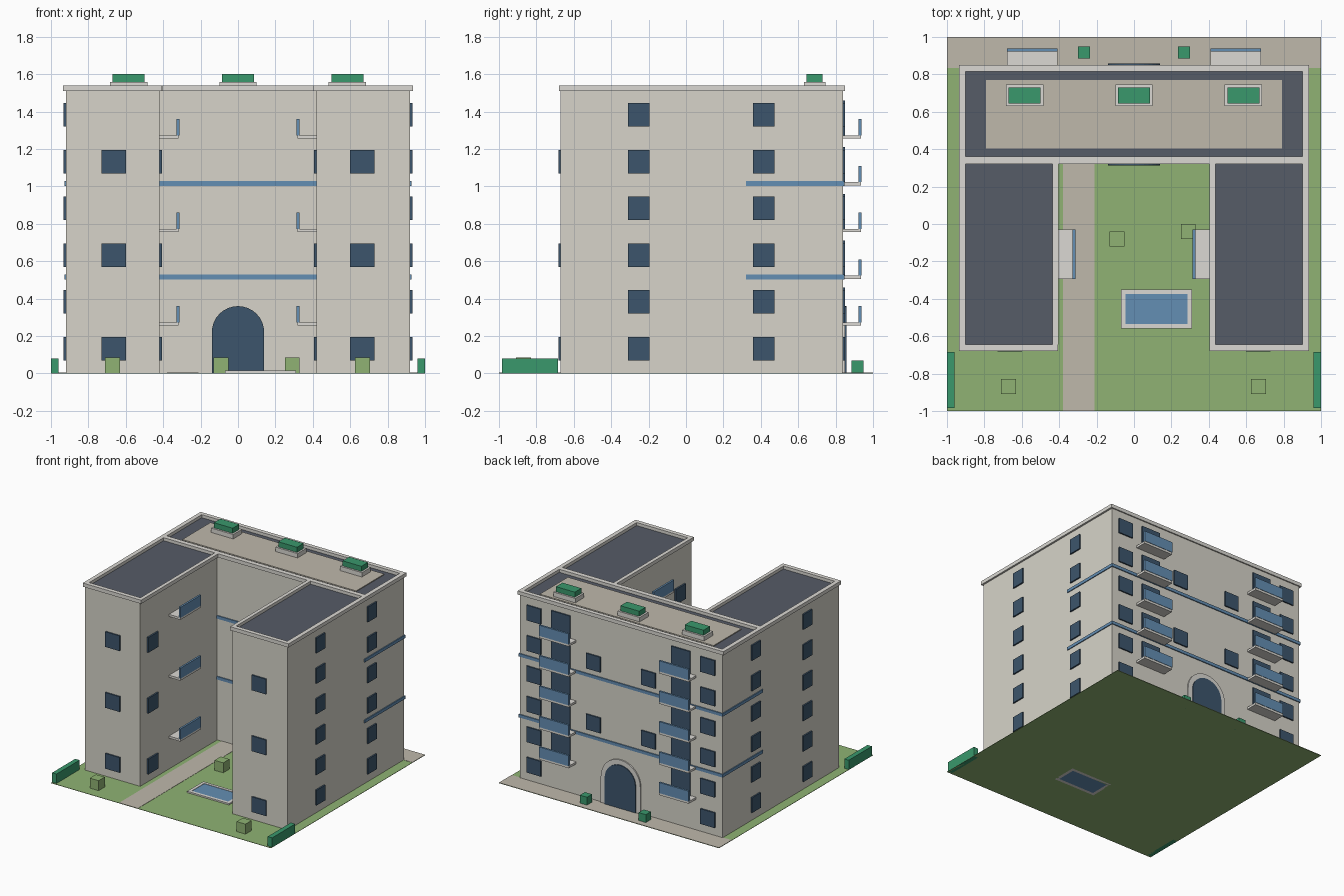
import bpy, bmesh
from math import pi, cos, sin
from mathutils import Matrix, Vector

if "Cube" in bpy.data.objects:
    bpy.data.objects.remove(bpy.data.objects["Cube"])


def material(name, hexa):
    m = bpy.data.materials.new(name)
    rgb = [(int(hexa[i:i + 2], 16) / 255) ** 2.2 for i in (0, 2, 4)]
    m.diffuse_color = (*rgb, 1)
    m.use_nodes = True
    m.node_tree.nodes["Principled BSDF"].inputs["Base Color"].default_value = m.diffuse_color
    return m


WALL = material("plaster", "D6D3C8")
TRIM = material("trim", "DAD8D2")
DARK = material("window_glass", "3F566C")
BLUE = material("blue_glass", "648DB2")
LAWN = material("lawn", "8EB173")
PAVE = material("paving", "BDB7AA")
ROOF = material("roofing", "575C67")
LEAF = material("hedge_green", "3C976C")


def finish(name, bm, mat):
    bmesh.ops.recalc_face_normals(bm, faces=bm.faces)
    me = bpy.data.meshes.new(name)
    bm.to_mesh(me)
    bm.free()
    me.materials.append(mat)
    ob = bpy.data.objects.new(name, me)
    bpy.context.collection.objects.link(ob)
    return ob


def boxes(name, mat, *ranges):
    """One object out of boxes given as (x0, x1, y0, y1, z0, z1)."""
    bm = bmesh.new()
    for x0, x1, y0, y1, z0, z1 in ranges:
        size = Matrix.Diagonal((abs(x1 - x0), abs(y1 - y0), abs(z1 - z0), 1))
        mid = Matrix.Translation(((x0 + x1) / 2, (y0 + y1) / 2, (z0 + z1) / 2))
        bmesh.ops.create_cube(bm, size=1, matrix=mid @ size)
    return finish(name, bm, mat)


def prism(name, mat, points, offset):
    bm = bmesh.new()
    face = bm.faces.new([bm.verts.new(p) for p in points])
    new = bmesh.ops.extrude_face_region(bm, geom=[face], use_keep_orig=True)
    verts = [g for g in new["geom"] if isinstance(g, bmesh.types.BMVert)]
    bmesh.ops.translate(bm, verts=verts, vec=Vector(offset))
    return finish(name, bm, mat)


def arc(r, y, spring=0.22, n=16):
    return [(r * cos(pi * i / n), y, spring + r * sin(pi * i / n)) for i in range(n + 1)]


def arch(r, y):
    return [(r, y, 0.003)] + arc(r, y) + [(-r, y, 0.003)]


# Grounds
boxes("lawn", LAWN, (-1, 1, -1, 1, 0, 0.003))
boxes("garden_path", PAVE, (-0.38, -0.21, -1, 0.33, 0.001, 0.005))
boxes("rear_pavement", PAVE, (-1, 1, 0.835, 1, 0.001, 0.005))
boxes("pool_rim", TRIM, (-0.07, 0.31, -0.56, -0.535, 0, 0.015), (-0.07, 0.31, -0.375, -0.35, 0, 0.015),
      (-0.07, -0.045, -0.535, -0.375, 0, 0.015), (0.285, 0.31, -0.535, -0.375, 0, 0.015))
boxes("pool_water", BLUE, (-0.045, 0.285, -0.535, -0.375, 0, 0.012))
for x, y in ((-0.67, -0.87), (0.665, -0.87), (-0.09, -0.08), (0.29, -0.04)):
    boxes("shrub", LAWN, (x - 0.04, x + 0.04, y - 0.04, y + 0.04, 0, 0.085))
for s in (-1, 1):
    boxes("side_hedge", LEAF, (s * 0.96, s, -0.985, -0.685, 0, 0.08))
    boxes("entrance_bush", LEAF, (s * 0.235, s * 0.3, 0.885, 0.95, 0, 0.07))

# U-shaped building body
plan = [(-0.92, -0.67), (-0.42, -0.67), (-0.42, 0.33), (0.42, 0.33),
        (0.42, -0.67), (0.92, -0.67), (0.92, 0.84), (-0.92, 0.84)]
prism("building_body", WALL, [(x, y, 0.002) for x, y in plan], (0, 0, 1.508))

# Roofs and parapets
Z0, Z1 = 1.51, 1.54
boxes("rear_parapet", TRIM, (-0.935, 0.935, 0.32, 0.36, Z0, Z1), (-0.935, 0.935, 0.815, 0.85, Z0, Z1),
      (-0.935, -0.9, 0.36, 0.815, Z0, Z1), (0.9, 0.935, 0.36, 0.815, Z0, Z1))
boxes("rear_roof", ROOF, (-0.9, 0.9, 0.36, 0.815, 1.5, 1.515))
boxes("roof_terrace", PAVE, (-0.79, 0.79, 0.405, 0.77, 1.51, 1.522))
for s in (-1, 1):
    boxes("wing_parapet", TRIM, (s * 0.405, s * 0.935, -0.68, -0.645, Z0, Z1),
          (s * 0.405, s * 0.435, -0.645, 0.32, Z0, Z1), (s * 0.9, s * 0.935, -0.645, 0.32, Z0, Z1))
    boxes("wing_roof", ROOF, (s * 0.435, s * 0.9, -0.645, 0.32, 1.5, 1.515))
for x in (-0.585, 0, 0.585):
    boxes("planter_box", TRIM, (x - 0.1, x + 0.1, 0.63, 0.745, 1.515, 1.558))
    boxes("planter_hedge", LEAF, (x - 0.085, x + 0.085, 0.645, 0.73, 1.55, 1.6))

# Blue bands around the rear block
for z in (0.5, 1.0):
    boxes("facade_band", BLUE, (-0.927, 0.927, 0.322, 0.848, z + 0.003, z + 0.028))

# Arched doors, with a surround at the rear only
prism("court_door", DARK, arch(0.14, 0.312), (0, 0.025, 0))
prism("rear_door", DARK, arch(0.14, 0.83), (0, 0.027, 0))
prism("rear_door_surround", TRIM, arch(0.18, 0.83), (0, 0.02, 0))

# Windows, doors and balconies on both halves
W = 0.065
for s in (-1, 1):
    for i in range(6):
        z0, z1 = 0.07 + 0.25 * i, 0.195 + 0.25 * i
        for y in (-0.253, 0.415):
            boxes("side_window", DARK, (s * 0.91, s * 0.932, y - 0.057, y + 0.057, z0, z1))
        boxes("rear_window", DARK, (s * (0.79 - W), s * (0.79 + W), 0.83, 0.851, z0, z1))
        if i % 2 == 0:
            boxes("wing_window", DARK, (s * (0.665 - W), s * (0.665 + W), -0.681, -0.66, z0, z1))
            boxes("court_window", DARK, (s * 0.43, s * 0.407, -0.58, -0.45, z0, z1))
        if i in (2, 4):
            boxes("rear_middle_window", DARK, (s * (0.25 - W), s * (0.25 + W), 0.83, 0.851, z0, z1))
    for i in range(5):
        z = 0.255 + 0.25 * i
        boxes("balcony_door", DARK, (s * 0.46, s * 0.63, 0.83, 0.851, z + 0.015, z + 0.205))
        boxes("rear_balcony_slab", TRIM, (s * 0.41, s * 0.68, 0.835, 0.935, z, z + 0.018))
        boxes("rear_balcony_rail", BLUE, (s * 0.41, s * 0.68, 0.922, 0.938, z + 0.018, z + 0.105))
        if i % 2 == 0:
            boxes("court_balcony_slab", TRIM, (s * 0.43, s * 0.317, -0.295, -0.03, z, z + 0.018))
            boxes("court_balcony_rail", BLUE, (s * 0.33, s * 0.314, -0.295, -0.03, z + 0.018, z + 0.105))
